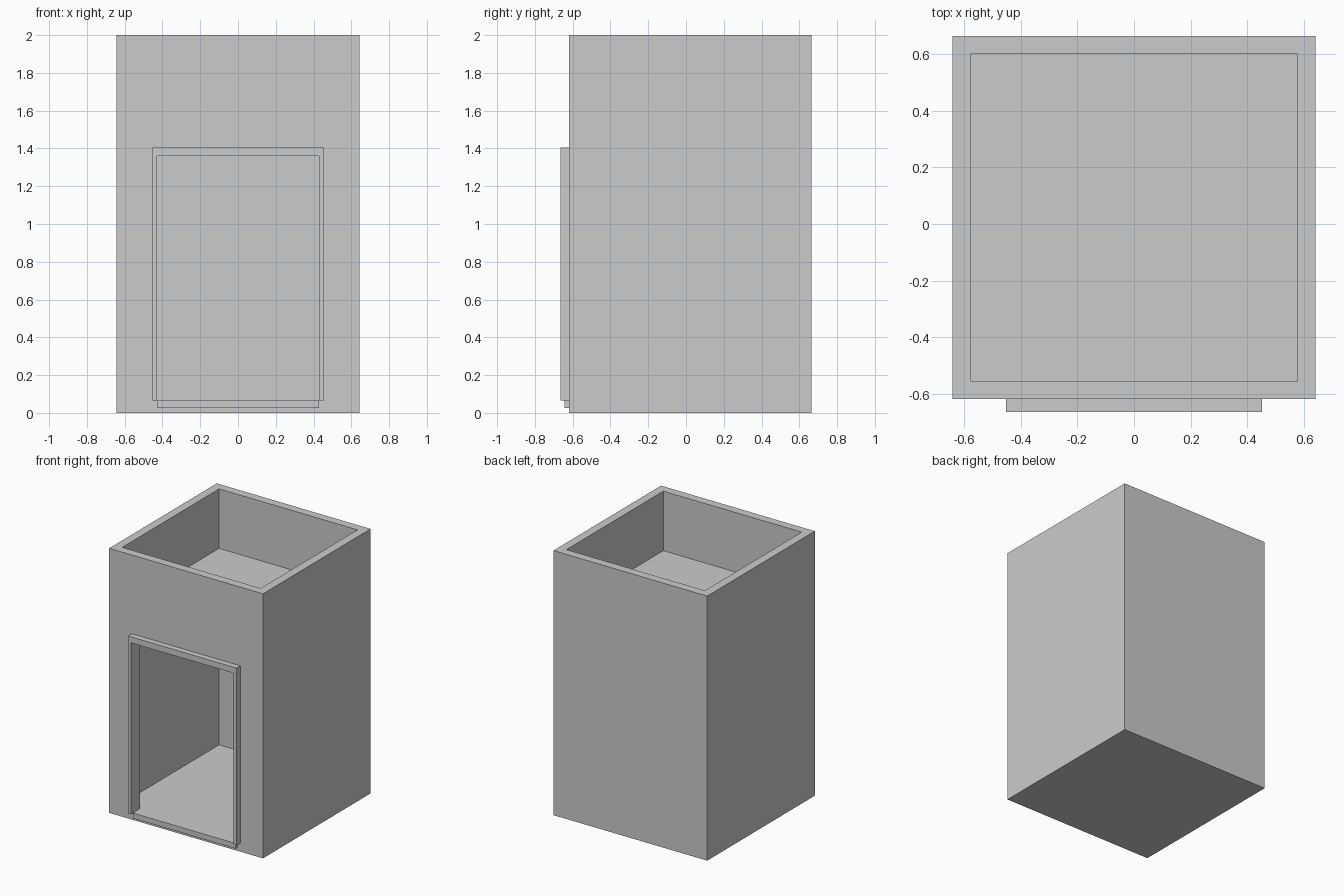
import bpy
import bmesh
from mathutils import Vector

if "Cube" in bpy.data.objects:
    bpy.data.objects.remove(bpy.data.objects["Cube"])


def box(name, lo, hi):
    """Axis-aligned box between two corners."""
    lo, hi = Vector(lo), Vector(hi)
    bm = bmesh.new()
    bmesh.ops.create_cube(bm, size=1)
    bmesh.ops.scale(bm, vec=hi - lo, verts=bm.verts)
    bmesh.ops.translate(bm, vec=(lo + hi) / 2, verts=bm.verts)
    mesh = bpy.data.meshes.new(name)
    bm.to_mesh(mesh)
    bm.free()
    obj = bpy.data.objects.new(name, mesh)
    bpy.context.collection.objects.link(obj)
    return obj


def cut(target, name, lo, hi):
    """Subtract a box from the target, then discard the cutter."""
    cutter = box(name, lo, hi)
    cutter.hide_render = True
    mod = target.modifiers.new(name, 'BOOLEAN')
    mod.operation = 'DIFFERENCE'
    mod.solver = 'EXACT'
    mod.object = cutter
    bpy.context.view_layer.objects.active = target
    bpy.ops.object.modifier_apply(modifier=name)
    bpy.data.objects.remove(cutter, do_unlink=True)


half, front, back, wall = 0.643, -0.62, 0.665, 0.064
inner, in_front, in_back = half - wall, front + wall, back - wall
door_half, door_top, floor_z = 0.43, 1.36, 0.065

# Hollow body: room below, open roof well above, doorway in front
body = box("body", (-half, front, 0), (half, back, 2))
cut(body, "room_cutter", (-inner, in_front, floor_z), (inner, in_back, 1.485))
cut(body, "roof_well_cutter", (-inner, in_front, 1.55), (inner, in_back, 2.2))
cut(body, "doorway_cutter", (-door_half, front - 0.2, floor_z),
    (door_half, in_front + 0.1, door_top))

# Raised door surround, open at the bottom
frame = box("door_frame", (-0.453, -0.665, floor_z), (0.453, front, 1.405))
cut(frame, "frame_cutter", (-door_half, -0.8, floor_z - 0.1),
    (door_half, front + 0.1, door_top))

# Threshold under the doorway
box("door_sill", (-0.428, -0.643, 0.025), (0.428, front, floor_z))
